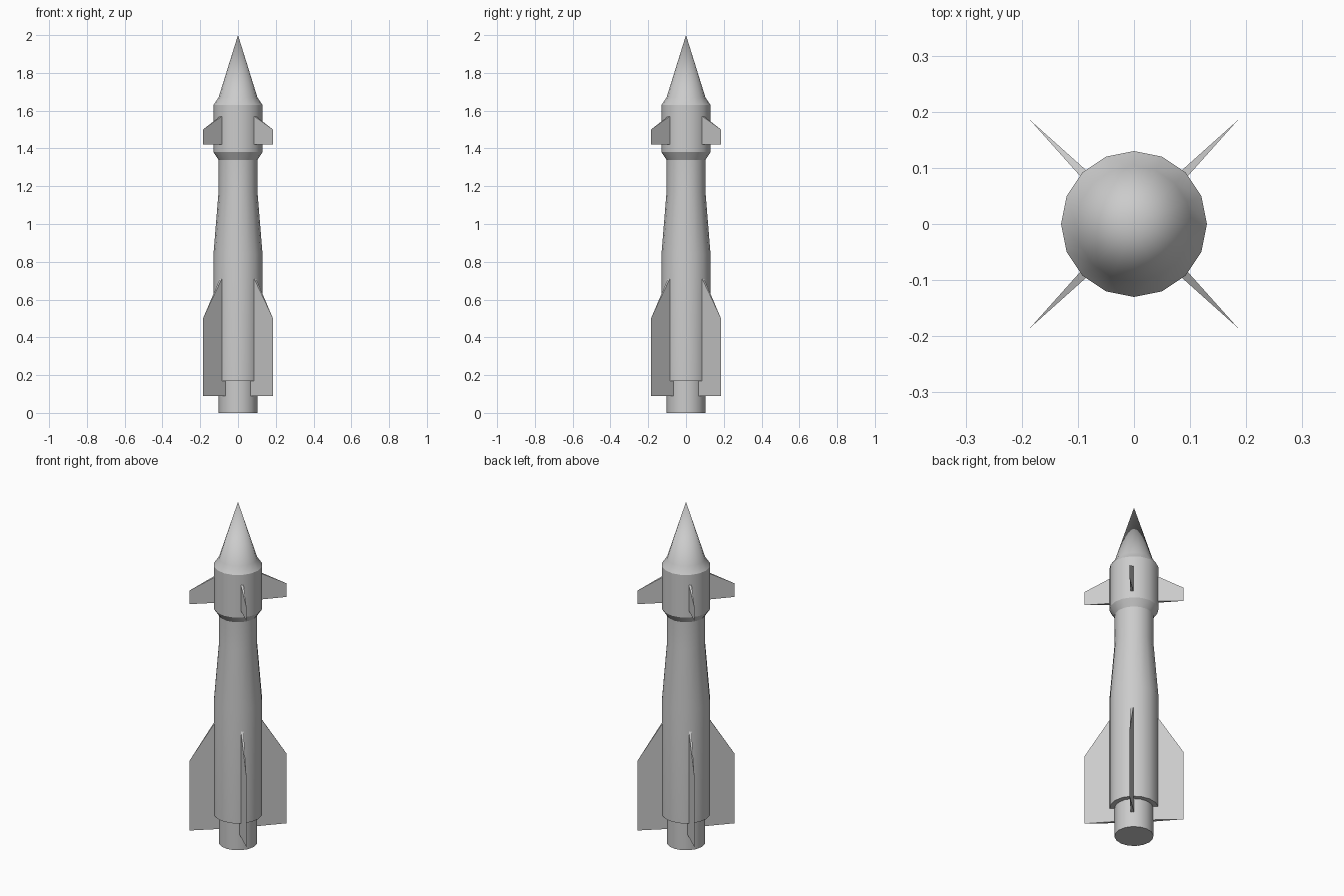
import bpy, bmesh
from math import cos, sin, pi, radians

if "Cube" in bpy.data.objects:
    bpy.data.objects.remove(bpy.data.objects["Cube"])

SIDES = 16


def add_object(name, bm):
    bmesh.ops.recalc_face_normals(bm, faces=bm.faces)
    mesh = bpy.data.meshes.new(name)
    bm.to_mesh(mesh)
    bm.free()
    obj = bpy.data.objects.new(name, mesh)
    bpy.context.collection.objects.link(obj)
    return obj


def lathe(name, profile, tip=None):
    """Turn (radius, z) points around z; cap the base, close to a tip if given."""
    bm = bmesh.new()
    rings = [[bm.verts.new((r * cos(2 * pi * i / SIDES), r * sin(2 * pi * i / SIDES), z))
              for i in range(SIDES)] for r, z in profile]
    bm.faces.new(rings[0])
    for low, high in zip(rings, rings[1:]):
        for i in range(SIDES):
            j = (i + 1) % SIDES
            bm.faces.new((low[i], low[j], high[j], high[i]))
    if tip is not None:
        top = bm.verts.new((0, 0, tip))
        for i in range(SIDES):
            bm.faces.new((rings[-1][i], rings[-1][(i + 1) % SIDES], top))
    obj = add_object(name, bm)
    bpy.ops.object.select_all(action='DESELECT')
    obj.select_set(True)
    bpy.context.view_layer.objects.active = obj
    bpy.ops.object.shade_smooth_by_angle(angle=radians(30))
    return obj


def fin(name, angle, root, tip, bottom, root_top, tip_top, half):
    """Wedge fin: thick at the root, knife edge at the tip."""
    bm = bmesh.new()
    c, s = cos(angle), sin(angle)

    def vert(r, t, z):
        return bm.verts.new((r * c - t * s, r * s + t * c, z))
    a0, a1 = vert(root, half, bottom), vert(root, half, root_top)
    b0, b1 = vert(root, -half, bottom), vert(root, -half, root_top)
    t0, t1 = vert(tip, 0, bottom), vert(tip, 0, tip_top)
    for f in ((a0, a1, t1, t0), (b0, t0, t1, b1), (a1, b1, t1), (a0, t0, b0), (a0, b0, b1, a1)):
        bm.faces.new(f)
    return add_object(name, bm)


# Body with nozzle, tapered waist, collar and pointed nose
lathe("rocket_body", [(0.103, 0), (0.103, 0.17), (0.13, 0.17), (0.13, 0.84),
                      (0.103, 1.17), (0.103, 1.34), (0.13, 1.38),
                      (0.13, 1.63), (0.103, 1.67)], tip=2.0)

# Four diagonal tail fins and four small forward fins
for k in range(4):
    ang = radians(45 + 90 * k)
    fin(f"tail_fin_{k + 1}", ang, 0.10, 0.262, 0.09, 0.755, 0.50, 0.009)
    fin(f"forward_fin_{k + 1}", ang, 0.10, 0.262, 1.42, 1.585, 1.50, 0.009)
